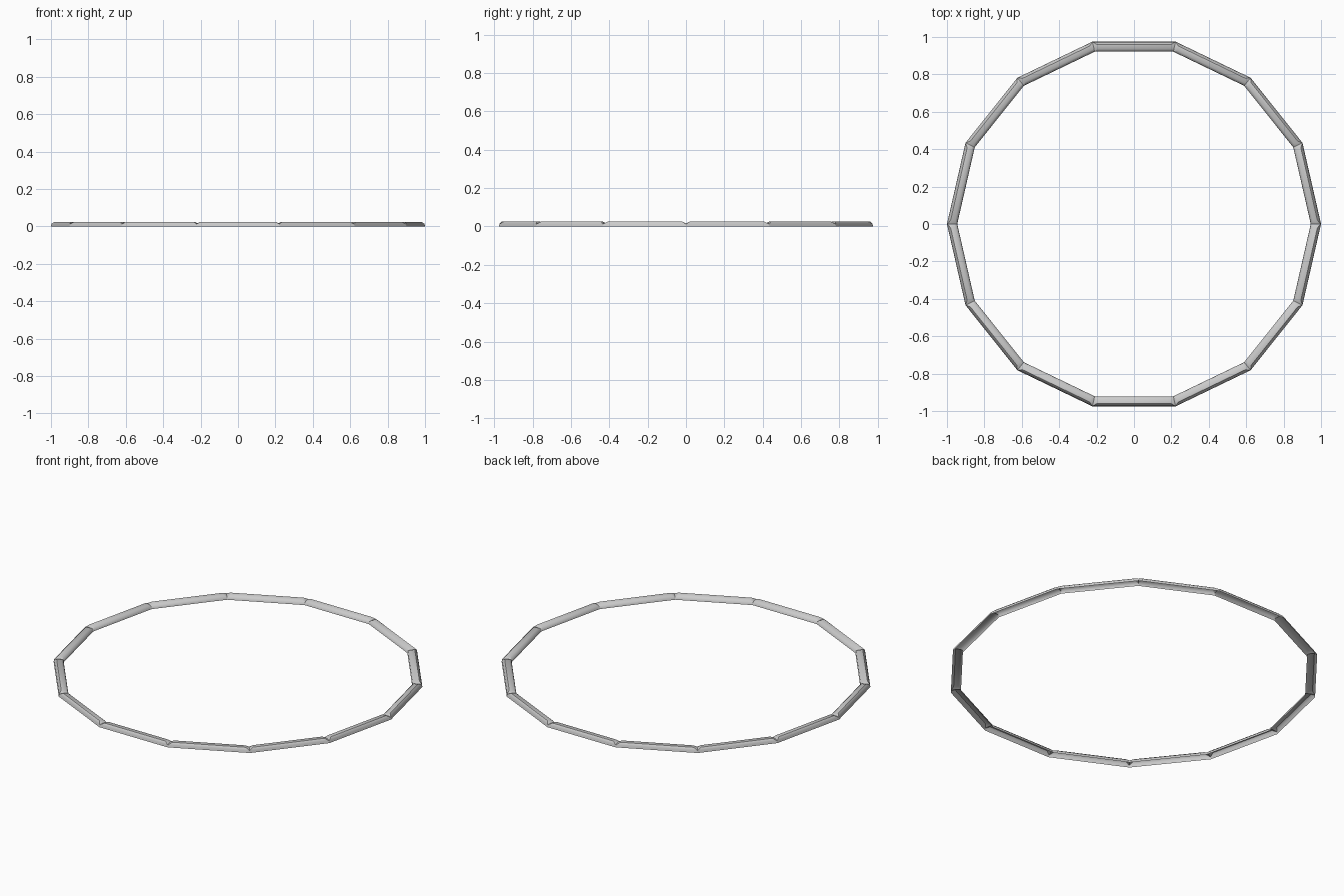
import bpy, bmesh, math
from mathutils import Vector

if "Cube" in bpy.data.objects:
    bpy.data.objects.remove(bpy.data.objects["Cube"])

SIDES = 14
# Open-bottomed half-round section: radius at the corner, height
PROFILE = [(1.0, 0.0), (0.997, 0.014), (0.985, 0.025),
           (0.96, 0.025), (0.948, 0.014), (0.945, 0.0)]
CREASE = [0.0, 0.014, 0.016, 0.016, 0.014, 0.0]   # dipped heights at joints
INSET = [0.0, 0.0, 0.02, 0.02, 0.0, 0.0]          # how far the crest stops short

bm = bmesh.new()


def corner(i, r, z):
    a = 2 * math.pi * i / SIDES
    return Vector((r * math.cos(a), r * math.sin(a), z))


# Straight rails with a small dip where neighbours meet
for i in range(SIDES):
    rows = [[], [], [], []]
    for (r, z), cz, inset in zip(PROFILE, CREASE, INSET):
        a, b = corner(i, r, z), corner(i + 1, r, z)
        along = (b - a).normalized() * max(inset, 0.003)
        rows[0].append(bm.verts.new((a.x, a.y, cz)))
        rows[1].append(bm.verts.new(a + along))
        rows[2].append(bm.verts.new(b - along))
        rows[3].append(bm.verts.new((b.x, b.y, cz)))
    for p, q in zip(rows, rows[1:]):
        for k in range(len(PROFILE) - 1):
            bm.faces.new((p[k], q[k], q[k + 1], p[k + 1]))

bmesh.ops.remove_doubles(bm, verts=bm.verts, dist=0.0002)
bmesh.ops.recalc_face_normals(bm, faces=bm.faces)
# Outside of the shell must face up
if sum(f.normal.z * f.calc_area() for f in bm.faces) < 0:
    bmesh.ops.reverse_faces(bm, faces=bm.faces)

mesh = bpy.data.meshes.new("segmented_ring")
bm.to_mesh(mesh)
bm.free()
ring = bpy.data.objects.new("segmented_ring", mesh)
bpy.context.collection.objects.link(ring)
bpy.context.view_layer.objects.active = ring
ring.select_set(True)
bpy.ops.object.shade_smooth_by_angle(angle=math.radians(35))
